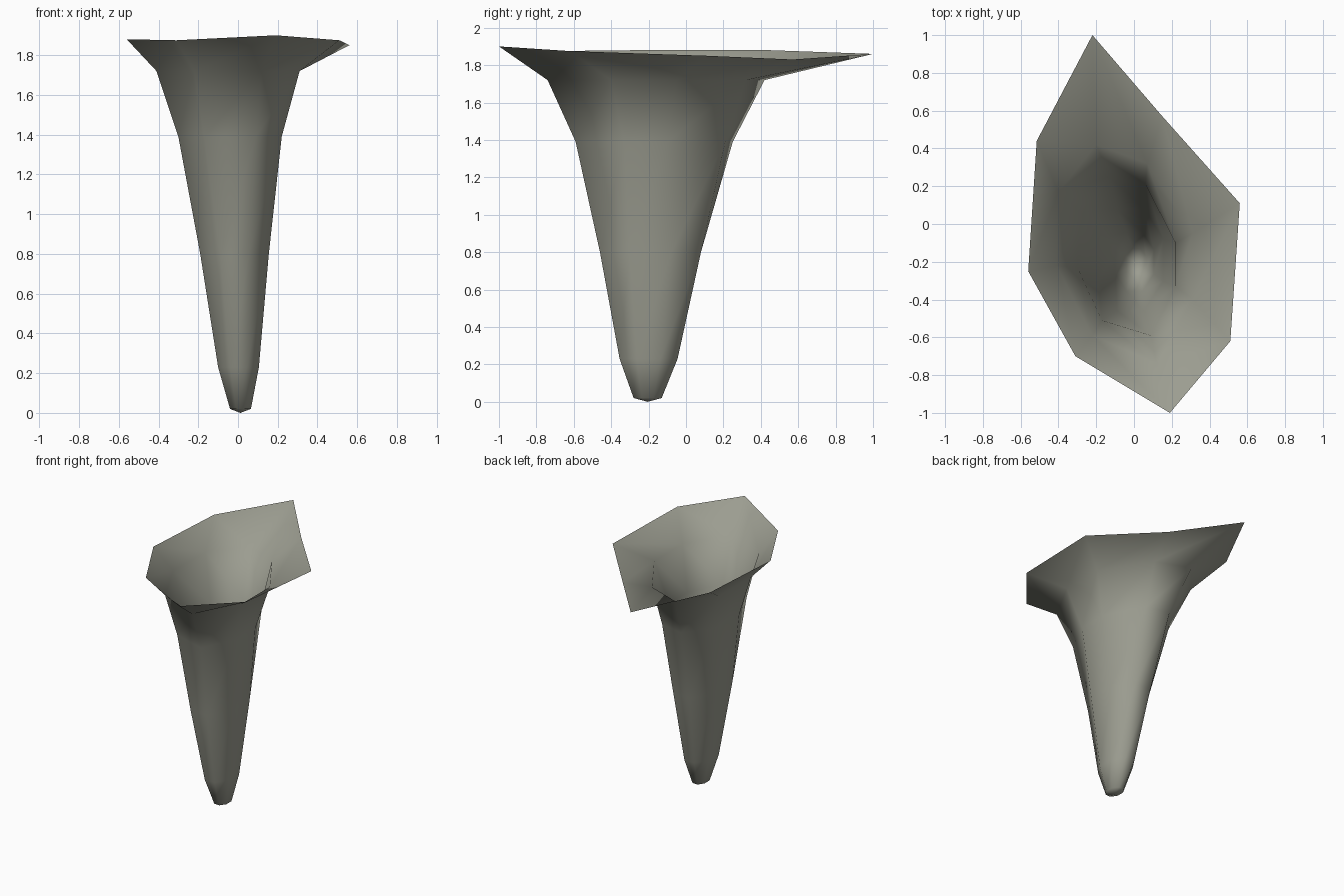
import bpy, bmesh, math

if "Cube" in bpy.data.objects:
    bpy.data.objects.remove(bpy.data.objects["Cube"])

# One matte grey-olive colour
mat = bpy.data.materials.new("grey olive")
mat.diffuse_color = (0.33, 0.335, 0.28, 1)
mat.use_nodes = True
mat.node_tree.nodes["Principled BSDF"].inputs["Base Color"].default_value = mat.diffuse_color


def octagon(x0, x1, y0, y1, z):
    """Eight-sided ring filling the given bounds, starting at the lower right."""
    k = math.cos(math.pi / 8)
    ring = []
    for i in range(8):
        a = math.radians(-22.5 + 45 * i)
        ring.append(((x0 + x1) / 2 + (x1 - x0) / 2 * math.cos(a) / k,
                     (y0 + y1) / 2 + (y1 - y0) / 2 * math.sin(a) / k, z))
    return ring


# Tapering stem
rings = [
    octagon(-0.04, 0.065, -0.28, -0.13, 0.02),
    octagon(-0.10, 0.105, -0.355, -0.045, 0.23),
    octagon(-0.19, 0.155, -0.46, 0.08, 0.80),
]
# Flaring throat, skewed toward the uneven rim
rings.append([(x, y, 1.39) for x, y in (
    (0.22, -0.33), (0.22, -0.10), (0.06, 0.21), (-0.13, 0.25),
    (-0.28, 0.06), (-0.30, -0.23), (-0.17, -0.51), (0.09, -0.59))])
rings.append([(x, y, 1.72) for x, y in (
    (0.31, -0.40), (0.31, -0.05), (0.07, 0.32), (-0.20, 0.42),
    (-0.40, 0.17), (-0.41, -0.22), (-0.22, -0.59), (0.12, -0.74))])
# Wide irregular open rim
rings.append([
    (0.51, -0.62, 1.875), (0.56, 0.11, 1.85), (0.15, 0.57, 1.83), (-0.22, 1.0, 1.86),
    (-0.515, 0.44, 1.88), (-0.56, -0.25, 1.88), (-0.31, -0.70, 1.875), (0.19, -1.0, 1.90)])

# Skin the rings into an open funnel with a closed blunt tip
bm = bmesh.new()
loops = [[bm.verts.new(p) for p in ring] for ring in rings]
tip = bm.verts.new((0.012, -0.205, 0))
for i in range(8):
    j = (i + 1) % 8
    bm.faces.new((loops[0][j], loops[0][i], tip))
    for a, b in zip(loops, loops[1:]):
        bm.faces.new((a[i], a[j], b[j], b[i]))
for f in bm.faces:
    f.smooth = True

mesh = bpy.data.meshes.new("funnel")
bm.to_mesh(mesh)
bm.free()
mesh.materials.append(mat)
funnel = bpy.data.objects.new("funnel", mesh)
bpy.context.collection.objects.link(funnel)
